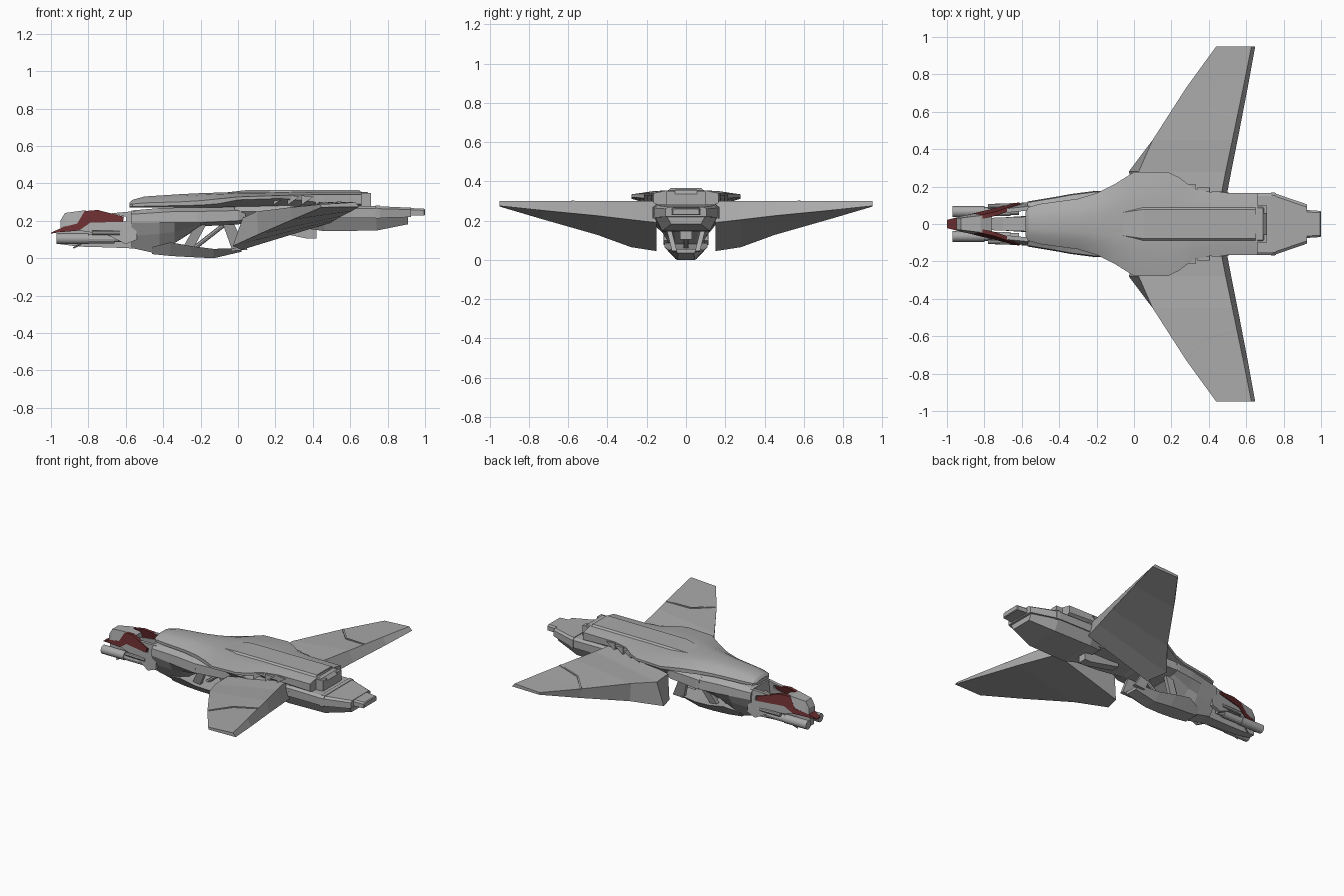
import bpy, bmesh, math
from mathutils import Vector


def material(name, rgb):
    m = bpy.data.materials.new(name)
    m.diffuse_color = (*rgb, 1)
    return m


GREY = material("hull_grey", (0.40, 0.40, 0.40))
RED = material("dark_red", (0.14, 0.026, 0.028))


def make(name, verts, faces, mat=GREY, smooth=False):
    bm = bmesh.new()
    vs = [bm.verts.new(v) for v in verts]
    for f in faces:
        bm.faces.new([vs[i] for i in f])
    bmesh.ops.recalc_face_normals(bm, faces=bm.faces)
    me = bpy.data.meshes.new(name)
    bm.to_mesh(me)
    bm.free()
    me.materials.append(mat)
    ob = bpy.data.objects.new(name, me)
    bpy.context.collection.objects.link(ob)
    if smooth:
        bpy.context.view_layer.objects.active = ob
        ob.select_set(True)
        bpy.ops.object.shade_smooth_by_angle(angle=math.radians(25))
        ob.select_set(False)
    return ob


def skin(name, rings, mat=GREY, smooth=False):
    """Closed skin through rings with equal point counts."""
    n = len(rings[0])
    verts = [p for r in rings for p in r]
    faces = [(k * n + i, k * n + (i + 1) % n, (k + 1) * n + (i + 1) % n, (k + 1) * n + i)
             for k in range(len(rings) - 1) for i in range(n)]
    faces += [tuple(range(n)), tuple(range(len(verts) - n, len(verts)))]
    return make(name, verts, faces, mat, smooth)


def hull(name, sections, mat=GREY, smooth=False):
    """Symmetric hull: each section is x followed by (half width, z) from top to bottom."""
    return skin(name, [[(x, y, z) for y, z in half] + [(x, -y, z) for y, z in reversed(half)]
                       for x, *half in sections], mat, smooth)


def mirrored(ob):
    m = ob.modifiers.new("mirror", "MIRROR")
    m.use_axis = (False, True, False)
    return ob


def side_plate(name, pts, yfun, thick, mat=GREY):
    """Plate drawn in x-z that follows a plan curve, on both sides."""
    return mirrored(skin(name, [[(x, yfun(x, z) - t, z) for x, z in pts] for t in (0, thick)], mat))


def tube(name, a, b, r, sides=12):
    a, b = Vector(a), Vector(b)
    q = (b - a).to_track_quat('Z', 'Y')
    circle = [q @ Vector((r * math.cos(2 * math.pi * i / sides), r * math.sin(2 * math.pi * i / sides), 0))
              for i in range(sides)]
    return skin(name, [[a + c for c in circle], [b + c for c in circle]], smooth=True)


# upper deck: x, half width, top, edge top, edge bottom, underside
deck = [(-.58, .065, .297, .288, .276, .272), (-.565, .09, .312, .290, .276, .272),
        (-.50, .108, .33, .296, .278, .272), (-.30, .135, .343, .302, .282, .272),
        (-.20, .165, .348, .308, .284, .272), (-.10, .215, .351, .318, .292, .272),
        (0, .278, .354, .328, .312, .275), (.18, .278, .355, .334, .318, .278),
        (.24, .25, .356, .336, .318, .28), (.32, .19, .357, .338, .312, .28),
        (.42, .168, .358, .34, .30, .28), (.66, .165, .358, .34, .29, .28)]
hull("upper_deck", [(x, (w * .3, t), (w * .62, t * .75 + e * .25), (w, e), (w, b), (min(w * .85, .15), u))
                    for x, w, t, e, b, u in deck], smooth=True)
# raised spine panel and tail cap on the deck
hull("deck_spine", [(-.06, (.062, .352), (.072, .34)), (.05, (.078, .365), (.098, .345)),
                    (.65, (.078, .366), (.098, .345))])
hull("tail_cap", [(.63, (.085, .355), (.10, .34), (.10, .27)), (.69, (.085, .355), (.10, .34), (.10, .27)),
                  (.71, (.075, .335), (.09, .325), (.09, .27))])
for s in (-1, 1):
    hull_block = [[(x, s * y, z) for y, z in ((.055, .28), (.10, .28), (.10, .35), (.055, .35))] for x in (.655, .71)]
    skin("tail_block", hull_block)
# side vents beneath the deck
for i in range(4):
    x = .19 + i * .075
    y = .235 - i * .02
    mirrored(skin("deck_vent", [[(x, yy, .285), (x + .065, yy, .33), (x, yy, .335)] for yy in (.13, y)]))

# core and rear hull
hull("core_hull", [(-.02, (.15, .28), (.16, .25), (.10, .19)), (.20, (.15, .29), (.165, .25), (.11, .17)),
                   (.50, (.15, .29), (.168, .25), (.13, .17))])
hull("rear_hull", [(.40, (.15, .28), (.168, .27), (.168, .215)), (.75, (.15, .278), (.165, .265), (.165, .215)),
                   (.925, (.09, .27), (.105, .26), (.105, .22))], smooth=False)
hull("rear_belly", [(.36, (.155, .22), (.10, .16)), (.46, (.16, .216), (.125, .145)),
                    (.74, (.158, .216), (.12, .148)), (.91, (.098, .222), (.075, .182))])
hull("tail_plug", [(.92, (.065, .268), (.075, .258), (.075, .228)), (.995, (.06, .265), (.07, .256), (.07, .228)),
                   (1.0, (.055, .26), (.065, .252), (.065, .232))])
hull("rear_seam", [(.735, (.155, .282), (.17, .268), (.17, .212)), (.76, (.15, .281), (.166, .266), (.166, .212))])
hull("belly_block", [(.15, (.03, .2), (.03, .15)), (.37, (.03, .2), (.03, .105)), (.42, (.03, .2), (.03, .105))])

# wings: y then (x, z) of leading top, trailing top, trailing bottom, keel
wing = [(.15, (.03, .22), (.465, .30), (.495, .19), (.02, .045)),
        (.28, (.025, .215), (.49, .30), (.52, .205), (-.028, .065)),
        (.45, (.10, .25), (.526, .30), (.554, .225), (.108, .127)),
        (.73, (.28, .272), (.584, .30), (.608, .252), (.292, .207)),
        (.95, (.44, .288), (.628, .299), (.648, .275), (.445, .272))]
mirrored(skin("wing", [[(x, y, z) for x, z in pts] for y, *pts in wing]))


def wing_top(x, y):
    for (y0, l0, t0, *_), (y1, l1, t1, *_) in zip(wing, wing[1:]):
        if y <= y1:
            f = (y - y0) / (y1 - y0)
            lx, lz = (l0[i] + (l1[i] - l0[i]) * f for i in (0, 1))
            tx, tz = (t0[i] + (t1[i] - t0[i]) * f for i in (0, 1))
            return lz + (tz - lz) * (x - lx) / (tx - lx)


# seam ridge across each wing
seam = [(.285, .725), (.39, .61), (.55, .572)]
mirrored(skin("wing_seam", [[(x + dx, y + dy, wing_top(x, y) + dz)
                             for dx, dy, dz in ((-.003, -.005, -.006), (-.003, -.005, .004),
                                                (.003, .005, .004), (.003, .005, -.006))] for x, y in seam]))

# neck between the head and the wings
hull("neck", [(-.57, (.085, .255), (.115, .235), (.12, .19), (.095, .12), (.05, .055)),
              (-.42, (.10, .268), (.14, .245), (.145, .19), (.11, .13), (.05, .022)),
              (-.34, (.11, .27), (.155, .25), (.16, .19), (.12, .14), (.055, .08)),
              (-.20, (.12, .272), (.172, .25), (.178, .19), (.14, .18), (.06, .168))])
hull("neck_rear", [(-.22, (.12, .272), (.172, .25), (.178, .19), (.08, .17)),
                   (0, (.12, .278), (.165, .255), (.165, .20), (.08, .18)),
                   (.04, (.12, .278), (.15, .24), (.15, .21), (.08, .19))])
# belly sled with struts around the open gap
hull("belly_sled", [(-.46, (.075, .06), (.05, .022)), (-.36, (.11, .085), (.055, .012)),
                    (-.25, (.11, .065), (.055, .006)), (-.13, (.09, .05), (.045, 0)),
                    (.02, (.07, .055), (.04, .035))])
for name, pts in (("front_strut", ((-.30, .05), (-.23, .17), (-.17, .18), (-.24, .05))),
                  ("rear_strut", ((-.08, .18), (-.02, .18), (.05, .045), (-.03, .04)))):
    side_plate(name, pts, lambda x, z: .06 + .25 * z, .025)
tube("gap_rod", (-.24, 0, .05), (-.06, 0, .19), .012, 8)


# head: side arms with red armour
def arm_y(x, z):
    return min(.022 + (x + 1) * .245, .118) - max(0, z - .2) * .35


side_plate("red_cheek", [(-1, .135), (-.93, .168), (-.86, .185), (-.82, .252), (-.75, .258), (-.61, .222),
                         (-.615, .195), (-.79, .19), (-.85, .148)], arm_y, .022, RED)
side_plate("arm", [(-.85, .148), (-.79, .192), (-.60, .196), (-.60, .222), (-.68, .24), (-.55, .252),
                   (-.54, .10), (-.60, .075), (-.70, .125)], lambda x, z: arm_y(x, z) - .004, .022)
hull("head_top", [(-.95, (.03, .20), (.034, .16)), (-.925, (.032, .242), (.042, .17)),
                  (-.82, (.045, .256), (.062, .19)), (-.76, (.04, .235), (.06, .20))])
hull("red_nose_tip", [(-1, (.02, .137), (.02, .132)), (-.93, (.038, .168), (.04, .142))], RED)
hull("jaw", [(-.95, (.022, .15), (.022, .075)), (-.85, (.03, .18), (.03, .062)),
             (-.70, (.035, .17), (.035, .058)), (-.55, (.04, .2), (.045, .052))])
# guns slung under the head
for s in (-1, 1):
    y = s * .066
    tube("gun_barrel", (-.97, y, .105), (-.80, y, .105), .029, 16)
    tube("gun_body", (-.81, y, .103), (-.66, y, .103), .024)
    tube("gun_rear", (-.67, y, .103), (-.615, y, .103), .017)
    tube("gun_side_tube", (-.78, s * .095, .135), (-.63, s * .10, .135), .012, 8)
    tube("antenna", (-.88, s * .05, .055), (-.80, s * .07, .10), .005, 6)
